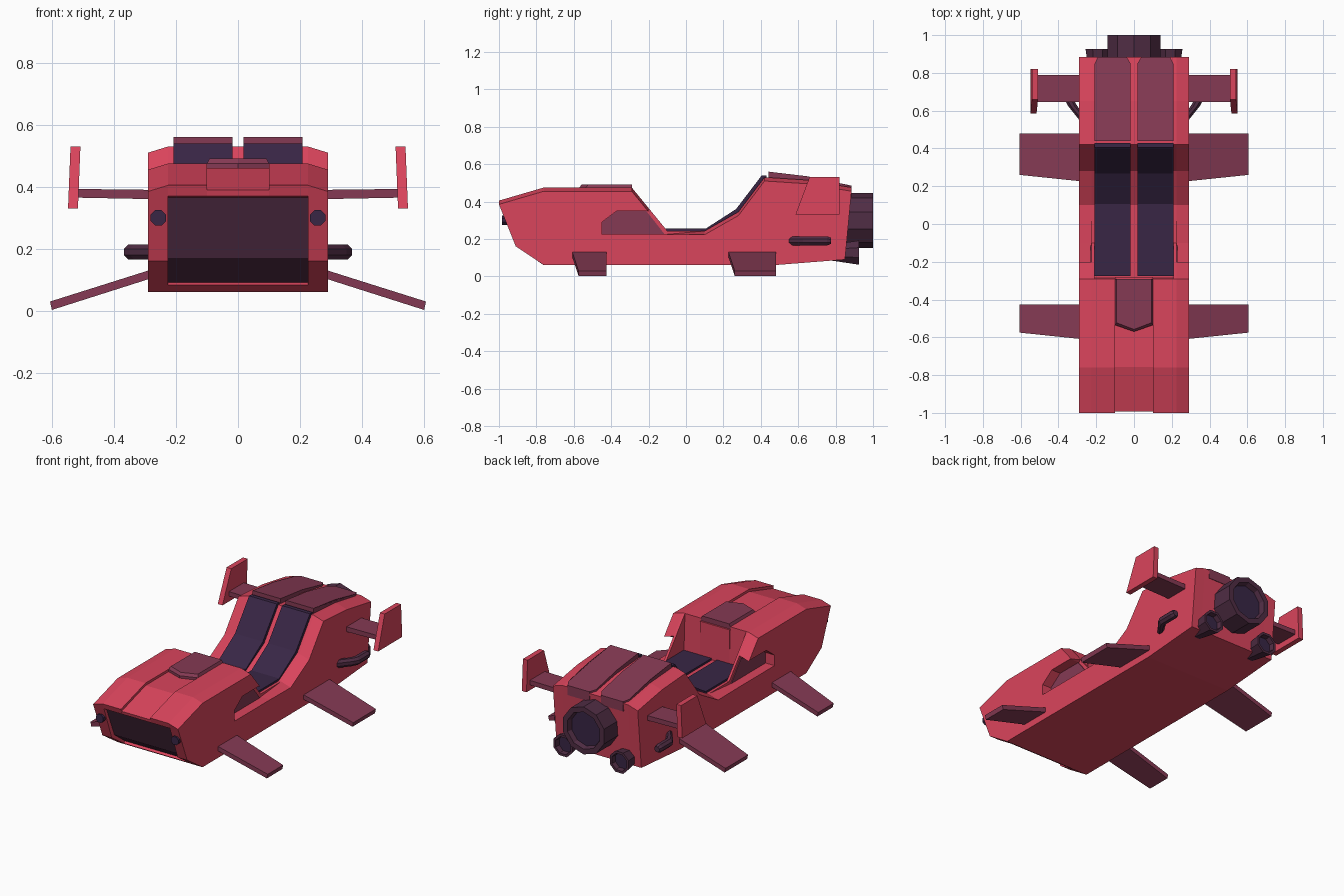
import bpy, bmesh, math
from mathutils import Vector

if "Cube" in bpy.data.objects:
    bpy.data.objects.remove(bpy.data.objects["Cube"])


def material(name, rgb):
    m = bpy.data.materials.new(name)
    m.diffuse_color = (*rgb, 1)
    m.use_nodes = True
    m.node_tree.nodes["Principled BSDF"].inputs["Base Color"].default_value = m.diffuse_color
    return m


RED = material("hull red", (0.70, 0.058, 0.107))
PLUM = material("plum panel", (0.235, 0.042, 0.088))
METAL = material("dark engine metal", (0.080, 0.026, 0.058))
NAVY = material("dark seat", (0.040, 0.019, 0.060))


def loft(name, rings, mat, mirror=True, mat2=None, paint=(), paint_end=False):
    """Skin rings of points and cap both ends; paint = side strips in mat2."""
    bm = bmesh.new()
    vs = [[bm.verts.new(p) for p in r] for r in rings]
    n = len(vs[0])
    for a, b in zip(vs, vs[1:]):
        for i in range(n):
            j = (i + 1) % n
            f = bm.faces.new((a[i], a[j], b[j], b[i]))
            f.material_index = 1 if i in paint else 0
    bm.faces.new(vs[0])
    end = bm.faces.new(vs[-1])
    end.material_index = 1 if paint_end else 0
    bmesh.ops.recalc_face_normals(bm, faces=bm.faces)
    me = bpy.data.meshes.new(name)
    bm.to_mesh(me)
    bm.free()
    me.materials.append(mat)
    if mat2:
        me.materials.append(mat2)
    ob = bpy.data.objects.new(name, me)
    bpy.context.collection.objects.link(ob)
    if mirror:
        ob.modifiers.new("mirror", 'MIRROR').use_mirror_merge = False
    return ob


def at_x(x, profile, drop=0, tops=0):
    return [(x, y, z - (drop if i < tops else 0)) for i, (y, z) in enumerate(profile)]


def circle(x, y, z, r, n):
    return [(x + r * math.cos(2 * math.pi * (i + .5) / n), y,
             z + r * math.sin(2 * math.pi * (i + .5) / n)) for i in range(n)]


# Hull side profiles (y, z), cut into lengthwise slabs
nose = [(-1, .405), (-.76, .475), (-.29, .475)]
tail = [(.10, .243), (.28, .345), (.42, .53), (.65, .515), (.885, .475)]
belly = [(.85, .09), (.47, .06), (-.76, .06)]
chin = [(-.91, .16)]
grille = [(-.795, .083), (-.78, .092), (-.885, .17), (-.965, .365), (-.988, .37)]

core = nose + [(-.28, .243)] + tail + belly + grille
strip = [(-.993, .39), (-.758, .46), (-.28, .46), (-.28, .243)] + tail + belly + grille
pillar = nose + [(-.10, .243)] + tail + belly + grille
gp = (13, 14)   # the two recessed grille faces
loft("hull_center", [at_x(-.1, strip), at_x(.1, strip)], RED, False, METAL, gp)
loft("hull_inner", [at_x(.1, core), at_x(.21, core)], RED, True, METAL, gp)
loft("cockpit_wall", [at_x(.21, pillar), at_x(.225, pillar)], RED, True, METAL, gp)

# Outer hull with a side notch, top edge slightly dropped
notch = [(-.20, .365), (-.21, .35), (-.37, .35), (-.45, .29), (-.45, .225), (-.10, .225)]
outer = nose + tail[::-1][::-1] + belly + chin
outer = nose + notch[:1] + notch[1:] + tail + belly + chin
drops = {0, 1, 2, 3, 9, 10, 11, 12, 13}
side_out = [(.29, y, z - (.02 if i in drops else 0)) for i, (y, z) in enumerate(outer)]
loft("hull_side", [at_x(.225, outer), side_out], RED)

# Side window plate inside the notch
window = [(-.212, .349), (-.37, .349), (-.449, .29), (-.449, .226), (-.115, .226)]
loft("side_window", [at_x(.224, window), at_x(.23, window)], PLUM)

# Seats: dark bands following the floor and backrest
seat = [(-.275, .255), (.105, .255), (.268, .36), (.405, .54), (.43, .54), (.43, .50),
        (.30, .33), (.11, .23), (-.275, .23)]
loft("seat", [at_x(.018, seat), at_x(.208, seat)], NAVY)

# Rear deck panels with clipped back corners
deck_top = [(.018, .44, .56), (.208, .44, .56), (.208, .65, .535), (.208, .85, .492),
            (.19, .885, .485), (.04, .885, .485), (.018, .85, .492), (.018, .65, .535)]
loft("rear_deck_panel", [[(x, y, z - .06) for x, y, z in deck_top], deck_top], PLUM)

# Hood plate with a pointed front
hood = [(-.1, -.29), (.1, -.29), (.1, -.535), (0, -.57), (-.1, -.535)]
loft("hood_plate", [[(x, y, .45) for x, y in hood], [(x, y, .475) for x, y in hood],
                    [(x * .92, y + (.012 if y < -.5 else 0), .491) for x, y in hood]],
     PLUM, False)

# Headlights
loft("headlight", [circle(.257, -.93, .30, .027, 8), circle(.257, -.985, .30, .027, 8)], NAVY)

# Lower wings
for name, front, lead, back in (("front_wing", -.61, -.575, -.425), ("rear_wing", .225, .26, .48)):
    loft(name, [[(.27, front, .108), (.27, back, .108), (.27, back, .136), (.27, front, .136)],
                [(.60, lead, .003), (.60, back, .003), (.606, back, .03), (.606, lead, .03)]], PLUM)

# Upper wings and tip fins
loft("upper_wing", [[(.27, .645, .36), (.27, .79, .36), (.27, .79, .39), (.27, .645, .39)],
                    [(.52, .645, .365), (.52, .79, .365), (.52, .79, .393), (.52, .645, .393)]], PLUM)
fin = [(.585, .33), (.82, .33), (.82, .53), (.66, .53)]
loft("tip_fin", [[(.516 - (z - .33) * .04, y, z) for y, z in fin],
                 [(.548 - (z - .33) * .04, y, z) for y, z in fin]], RED)

# Bent exhaust pipes on the flanks
loft("exhaust_pipe", [circle(.265, .55, .19, .026, 8), circle(.325, .625, .19, .026, 8),
                      circle(.344, .66, .19, .026, 8), circle(.344, .755, .19, .026, 8),
                      circle(.344, .775, .19, .018, 8)], METAL)


# Engines with recessed dark nozzles
def engine(name, x, z, y0, y1, r0, r1, n, mirror):
    loft(name, [circle(x, y0, z, r0, n), circle(x, y1, z, r1, n),
                circle(x, y1, z, r1 * .78, n), circle(x, y1 - .03, z, r1 * .72, n)],
         METAL, mirror, NAVY, (), True)


engine("main_engine", 0, .30, .83, 1.0, .147, .147, 10, False)
engine("small_engine", .192, .127, .74, .926, .04, .07, 8, True)
